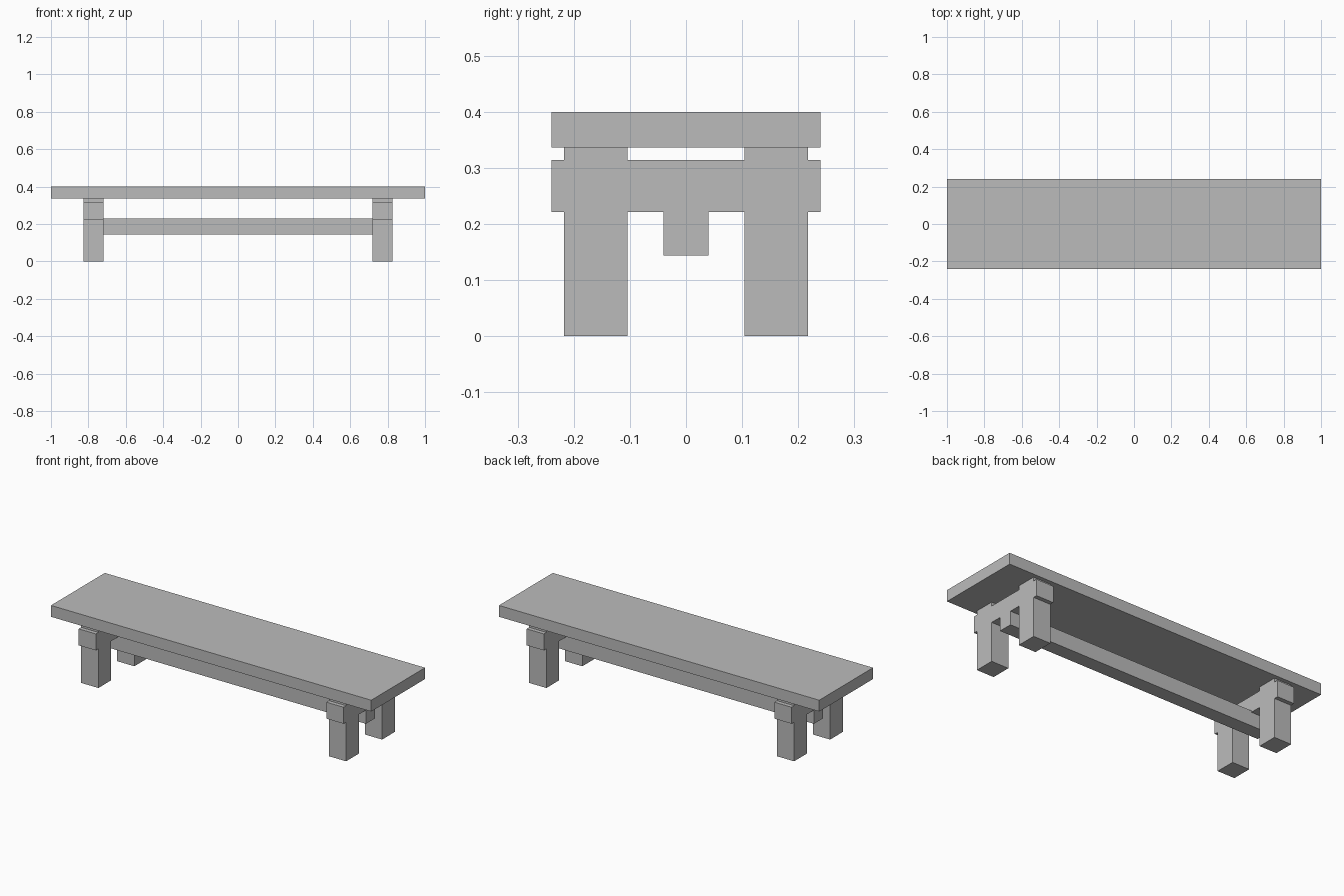
import bpy

cube = bpy.data.objects.get("Cube")
if cube:
    bpy.data.objects.remove(cube, do_unlink=True)

# Single grey finish
GREY = (0.5, 0.5, 0.5, 1.0)
grey = bpy.data.materials.new("plain_grey")
grey.use_nodes = True
grey.diffuse_color = GREY
grey.node_tree.nodes["Principled BSDF"].inputs["Base Color"].default_value = GREY


def box(name, x, y, z):
    """Add a box spanning the (low, high) pairs on each axis."""
    spans = (x, y, z)
    bpy.ops.mesh.primitive_cube_add(size=1, location=[(a + b) / 2 for a, b in spans])
    ob = bpy.context.object
    ob.name = name
    ob.scale = [b - a for a, b in spans]
    bpy.ops.object.transform_apply(location=False, rotation=False, scale=True)
    ob.data.materials.append(grey)
    return ob


def mirrored(low, high, sign):
    return tuple(sorted((low * sign, high * sign)))


SEAT_BOTTOM = 0.336
LEG_IN, LEG_OUT = 0.72, 0.827

# Seat plank
box("seat", (-1, 1), (-0.24, 0.24), (SEAT_BOTTOM, 0.4))

# Long stretcher running under both cross rails
box("stretcher", (-LEG_OUT, LEG_OUT), (-0.04, 0.04), (0.144, 0.23))

# Trestle at each end: a cross rail and two legs
for side, sx in (("left", 1), ("right", -1)):
    x = mirrored(LEG_IN, LEG_OUT, sx)
    box(f"{side}_cross_rail", x, (-0.24, 0.24), (0.221, 0.314))
    for end, sy in (("front", -1), ("back", 1)):
        box(f"{end}_{side}_leg", x, mirrored(0.104, 0.217, sy), (0, SEAT_BOTTOM))
